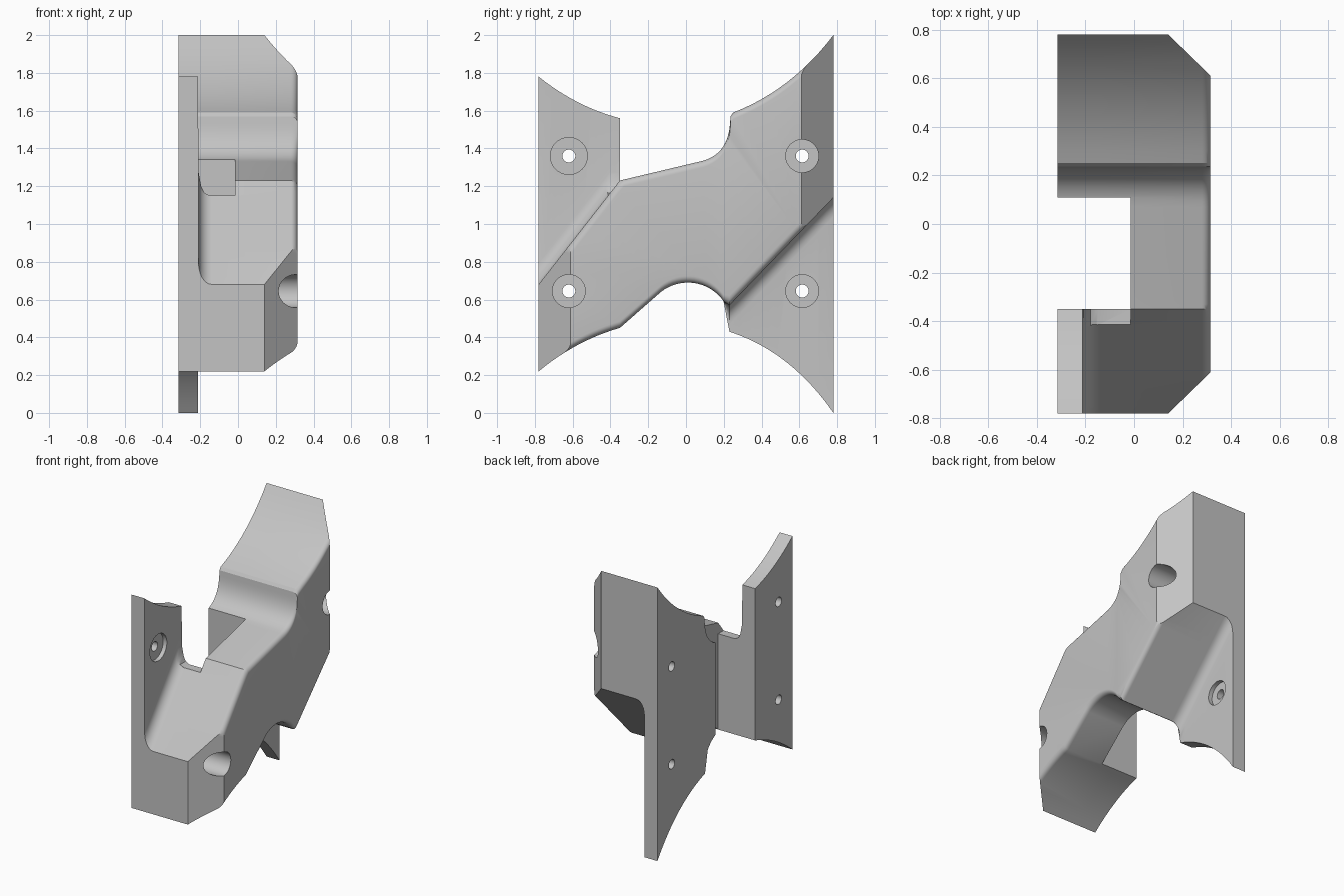
import bpy, bmesh, math
from mathutils import Matrix

cube = bpy.data.objects.get("Cube")
if cube:
    bpy.data.objects.remove(cube)

grey = bpy.data.materials.new("plain_grey")
grey.use_nodes = True
colour = (0.55, 0.55, 0.55, 1)
grey.diffuse_color = colour
grey.node_tree.nodes["Principled BSDF"].inputs["Base Color"].default_value = colour

HALF, FLANGE = 0.315, -0.21


def curve(a, c, b, n=12):
    """Smooth run from a to b pulled towards c."""
    return [tuple((1 - t) ** 2 * p + 2 * t * (1 - t) * q + t * t * r
                  for p, q, r in zip(a, c, b)) for t in (i / n for i in range(n + 1))]


def loft(name, layers):
    """Closed solid through loops that share a point count."""
    bm = bmesh.new()
    loops = [[bm.verts.new(p) for p in layer] for layer in layers]
    n = len(loops[0])
    for low, high in zip(loops, loops[1:]):
        for i in range(n):
            j = (i + 1) % n
            bm.faces.new((low[i], low[j], high[j], high[i]))
    bm.faces.new(loops[0][::-1])
    bm.faces.new(loops[-1])
    bmesh.ops.recalc_face_normals(bm, faces=bm.faces)
    return finish(name, bm)


def finish(name, bm):
    mesh = bpy.data.meshes.new(name)
    bm.to_mesh(mesh)
    bm.free()
    mesh.materials.append(grey)
    obj = bpy.data.objects.new(name, mesh)
    bpy.context.collection.objects.link(obj)
    return obj


def cylinder(name, y, z, radius, x0, x1):
    bm = bmesh.new()
    place = Matrix.Translation(((x0 + x1) / 2, y, z)) @ Matrix.Rotation(math.pi / 2, 4, "Y")
    bmesh.ops.create_cone(bm, cap_ends=True, segments=40, radius1=radius,
                          radius2=radius, depth=x1 - x0, matrix=place)
    return finish(name, bm)


# Side outline, lower run then upper run
arch = [(0.01 + 0.23 * math.cos(math.radians(a)), 0.46 + 0.23 * math.sin(math.radians(a)))
        for a in (128 - 93 * i / 16 for i in range(17))]
lower = (curve((-0.78, 0.22), (-0.58, 0.385), (-0.35, 0.45)) + arch
         + curve((0.23, 0.43), (0.555, 0.325), (0.78, 0)))
upper = (curve((0.78, 2), (0.56, 1.71), (0.25, 1.59))
         + [(0.236, 1.57)] + curve((0.233, 1.53), (0.22, 1.36), (0.07, 1.33))
         + [(-0.33, 1.235)] + curve((-0.35, 1.56), (-0.58, 1.62), (-0.78, 1.78)))


def section(x, spread=None, inset=0):
    """Outline at x; spread limits it to the diagonal arm, inset rounds its edge."""
    pts = []
    for y, z in lower:
        z += inset
        if spread is not None and y > 0.229:
            z = max(z, 0.57 + 1.036 * (y - 0.23) + 1.44 * (inset - spread))
        pts.append((x, y, z))
    for y, z in upper:
        z -= inset
        if spread is not None and y < -0.349:
            z = min(z, 0.68 + 1.28 * (y + 0.78) + 1.62 * (spread - inset))
        pts.append((x, y, z))
    return pts


# Flange, filleted arm and rounded outer edge
steps = [math.radians(90 * i / 6) for i in range(7)]
fillet, rounding = 0.07, 0.035
layers = [section(-HALF), section(FLANGE - 0.001)]
layers += [section(FLANGE + 0.001 + fillet * (1 - math.cos(a)), fillet * (1 - math.sin(a)))
           for a in steps]
layers += [section(HALF - rounding * (1 - math.sin(a)), 0, rounding * (1 - math.cos(a)))
           for a in steps]
bracket = loft("bracket_body", layers)

cutters = []

# Slot through the inner side
slot = [(-0.5, -0.35), (-0.015, -0.35), (-0.015, 0.11), (-0.5, 0.11)]
cutters.append(loft("slot_cutter", [[(x, y, z) for x, y in slot] for z in (-0.5, 2.5)]))

# Level notch beside the slot
notch = [(FLANGE + 0.002, 1.27), (-0.195, 1.2), (-0.178, 1.165), (-0.15, 1.15),
         (-0.015, 1.15), (-0.015, 1.7), (FLANGE + 0.002, 1.7)]
cutters.append(loft("notch_cutter", [[(x, y, z) for x, z in notch] for y in (-0.46, -0.3)]))

# Sloped outer corners
for side in (-1, 1):
    wedge = [(0.08, 0.838), (0.375, 0.552), (0.375, 0.838)]
    cutters.append(loft("corner_cutter",
                        [[(x, side * y, z) for x, y in wedge] for z in (-0.5, 2.5)]))

# Bolt holes with recessed seats
for y in (-0.62, 0.615):
    for z in (0.645, 1.36):
        seat = 0.098 if y < 0 and z > 1 else 0.087
        cutters.append(cylinder("seat_cutter", y, z, seat, -0.24, 0.6))
        cutters.append(cylinder("bolt_cutter", y, z, 0.034, -0.5, 0.5))

bpy.ops.object.select_all(action="DESELECT")
bpy.context.view_layer.objects.active = bracket
bracket.select_set(True)
for cutter in cutters:
    cutter.hide_render = True
    mod = bracket.modifiers.new("cut", "BOOLEAN")
    mod.operation = "DIFFERENCE"
    mod.solver = "EXACT"
    mod.object = cutter
    bpy.ops.object.modifier_apply(modifier=mod.name)
    bpy.data.objects.remove(cutter)

bpy.ops.object.shade_smooth_by_angle(angle=math.radians(30))
